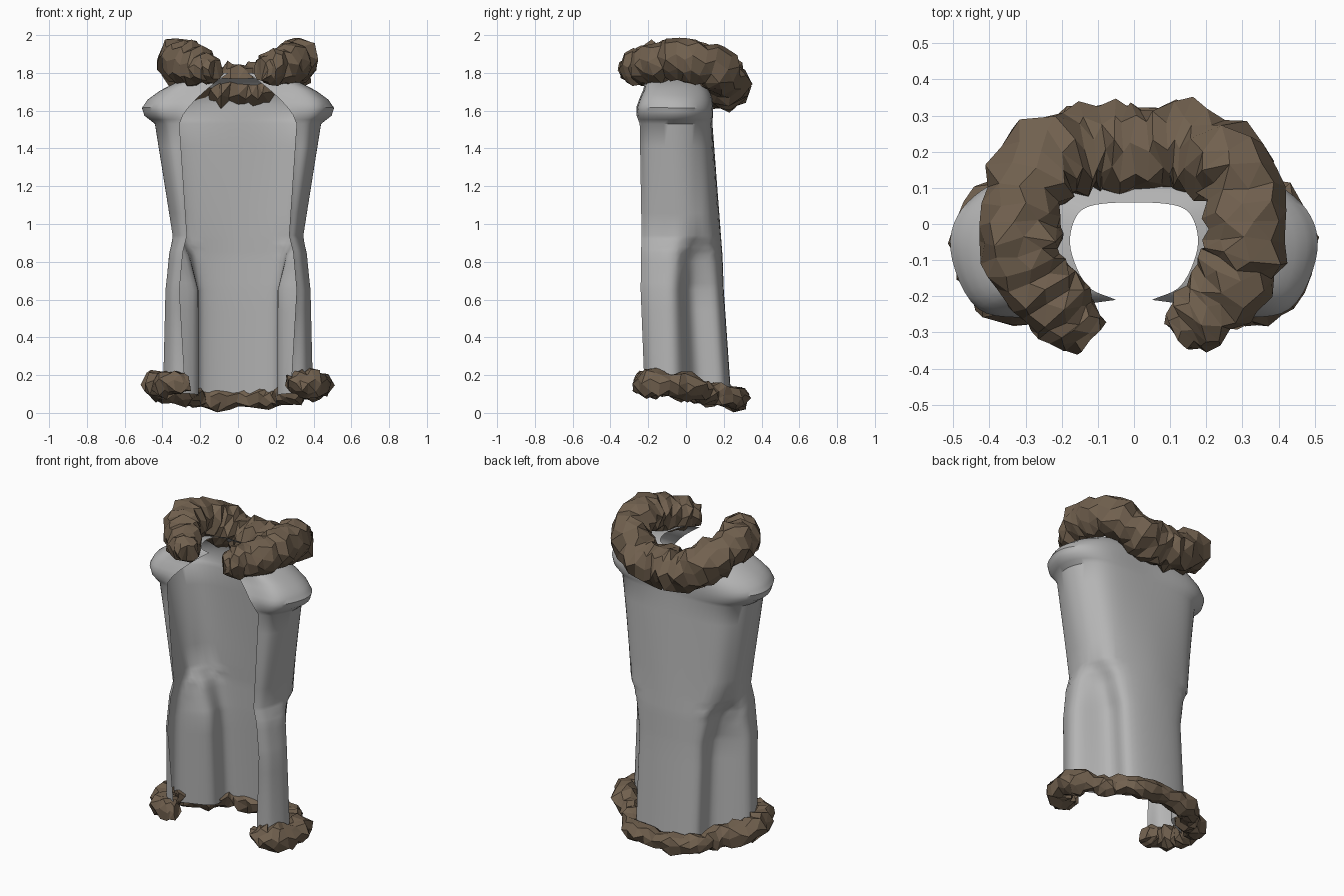
import bpy, bmesh, math, random
from mathutils import Vector

if "Cube" in bpy.data.objects:
    bpy.data.objects.remove(bpy.data.objects["Cube"])

random.seed(7)


def material(name, rgb):
    m = bpy.data.materials.new(name)
    m.diffuse_color = (*rgb, 1)
    m.use_nodes = True
    m.node_tree.nodes["Principled BSDF"].inputs["Base Color"].default_value = m.diffuse_color
    return m


GREY = material("grey cloth", (0.46, 0.46, 0.46))
BROWN = material("brown fur", (0.165, 0.118, 0.077))


def spline(pts, n):
    """Catmull-Rom through points, n steps per span."""
    p = [Vector(q) for q in pts]
    p = [p[0] * 2 - p[1]] + p + [p[-1] * 2 - p[-2]]
    out = []
    for i in range(1, len(p) - 2):
        a, b, c, d = p[i - 1:i + 3]
        for k in range(n):
            t = k / n
            out.append(0.5 * (2 * b + (c - a) * t + (2 * a - 5 * b + 4 * c - d) * t * t
                              + (3 * b - a - 3 * c + d) * t ** 3))
    return out + [p[-2]]


def mirrored(pts):
    """Right half ending on x = 0, extended to the left half."""
    return list(pts) + [(-q[0], *q[1:]) for q in reversed(pts[:-1])]


def finish(bm, name, mat):
    me = bpy.data.meshes.new(name)
    bm.to_mesh(me)
    bm.free()
    me.materials.append(mat)
    ob = bpy.data.objects.new(name, me)
    bpy.context.collection.objects.link(ob)
    return ob


def bridge(bm, rows, closed):
    for r0, r1 in zip(rows, rows[1:]):
        n = len(r0)
        for i in range(n if closed else n - 1):
            j = (i + 1) % n
            bm.faces.new((r0[i], r0[j], r1[j], r1[i]))


# Cloak half sections (x, y) from front edge round to back centre
HEM = [(.28, -.22), (.36, -.18), (.39, -.05), (.22, .06), (.20, .20), (0, .24)]
KNEE = [(.31, -.24), (.36, -.18), (.375, -.06), (.22, .03), (.20, .165), (0, .20)]
WAIST = [(.27, -.235), (.31, -.185), (.345, -.05), (.33, .05), (.25, .145), (0, .185)]
CHEST = [(.31, -.245), (.39, -.205), (.44, -.07), (.40, .05), (.28, .125), (0, .14)]
NECK = [(.05, -.21), (.13, -.17), (.175, -.07), (.165, .01), (.12, .05), (0, .06)]
THIGH = [(a[0] * .55 + b[0] * .45, a[1] * .55 + b[1] * .45) for a, b in zip(KNEE, WAIST)]


def section(pts, z_front, z_back):
    n = len(pts) - 1
    return [(x, y, z_front + (z_back - z_front) * i / n) for i, (x, y) in enumerate(pts)]


def shoulder(inward, rise):
    """Blend from chest to neck; negative inward swells the side."""
    out = []
    for i, (a, b) in enumerate(zip(section(CHEST, 1.53, 1.53), section(NECK, 1.8, 1.77))):
        w = inward * math.sin(math.pi * i / 5) if inward < 0 else inward
        if i == 0:
            w = rise ** 1.5
        push = .09 * min(inward, 0) if i < 2 else 0
        out.append((a[0] + (b[0] - a[0]) * w, a[1] + (b[1] - a[1]) * w + push,
                    a[2] + (b[2] - a[2]) * rise))
    return out


def build_cloak():
    bm = bmesh.new()
    halves = [section(HEM, .14, .07), section(KNEE, .65, .65), section(THIGH, .85, .83),
              section(WAIST, .94, .94), section(CHEST, 1.53, 1.53)]
    halves += [shoulder(*s) for s in
               [(-.22, .17), (-.27, .33), (-.15, .5), (.1, .68), (.4, .84), (1, 1)]]
    curves = [spline(mirrored(h), 6) for h in halves]
    rows = []
    for k, (a, b) in enumerate(zip(curves, curves[1:])):
        steps = 2 if k > 3 else 5
        for s in range(steps):
            rows.append([bm.verts.new(p.lerp(q, s / steps)) for p, q in zip(a, b)])
    rows.append([bm.verts.new(p) for p in curves[-1]])
    # small folds around the waist creases
    for v in bm.verts:
        if 0.8 < v.co.z < 1.0 and abs(v.co.x) > 0.22 and v.co.y > -.15:
            v.co.y += random.uniform(-.006, .006)
    bridge(bm, rows, False)
    ob = finish(bm, "cloak", GREY)
    bpy.context.view_layer.objects.active = ob
    ob.select_set(True)
    bpy.ops.object.shade_smooth_by_angle(angle=math.radians(40))
    ob.select_set(False)


def build_fur(name, half, steps, sides, rough):
    """Ragged faceted tube; path points are x, y, z, radius."""
    path = spline(mirrored(half), steps)
    bm = bmesh.new()
    rows = []
    for i, p in enumerate(path):
        a, b = path[max(i - 1, 0)], path[min(i + 1, len(path) - 1)]
        tan = (b - a).to_3d().normalized()
        side = tan.cross(Vector((0, 0, 1))).normalized()
        up = side.cross(tan)
        puff = 1 + random.uniform(-.5, .5) * rough
        row = []
        for k in range(sides):
            ang = 2 * math.pi * (k + 0.35 * (i % 2)) / sides
            r = p.w * puff * (1 + random.uniform(-rough, rough))
            off = (side * math.cos(ang) + up * math.sin(ang)) * r
            off += tan * random.uniform(-.012, .012)
            row.append(bm.verts.new(p.to_3d() + off))
        rows.append(row)
    bridge(bm, rows, True)
    bm.faces.new(rows[0])
    bm.faces.new(rows[-1])
    bmesh.ops.triangulate(bm, faces=[f for f in bm.faces if random.random() < .5 or len(f.verts) > 4])
    bmesh.ops.recalc_face_normals(bm, faces=bm.faces)
    # keep the hem on the ground and the collar under the full height
    for v in bm.verts:
        v.co.z = min(max(v.co.z, 0), 2)
    finish(bm, name, BROWN)


build_cloak()
build_fur("fur_collar", [
    (.12, -.31, 1.815, .06), (.19, -.25, 1.825, .095), (.285, -.14, 1.86, .11),
    (.312, -.01, 1.87, .112), (.275, .15, 1.82, .115), (.14, .21, 1.74, .118),
    (0, .205, 1.73, .118)], 4, 9, .15)
build_fur("fur_hem", [
    (.26, -.22, .16, .045), (.34, -.215, .155, .068), (.425, -.12, .155, .07),
    (.41, .02, .135, .068), (.285, .12, .105, .063), (.20, .245, .08, .06),
    (0, .275, .08, .055)], 4, 7, .24)
